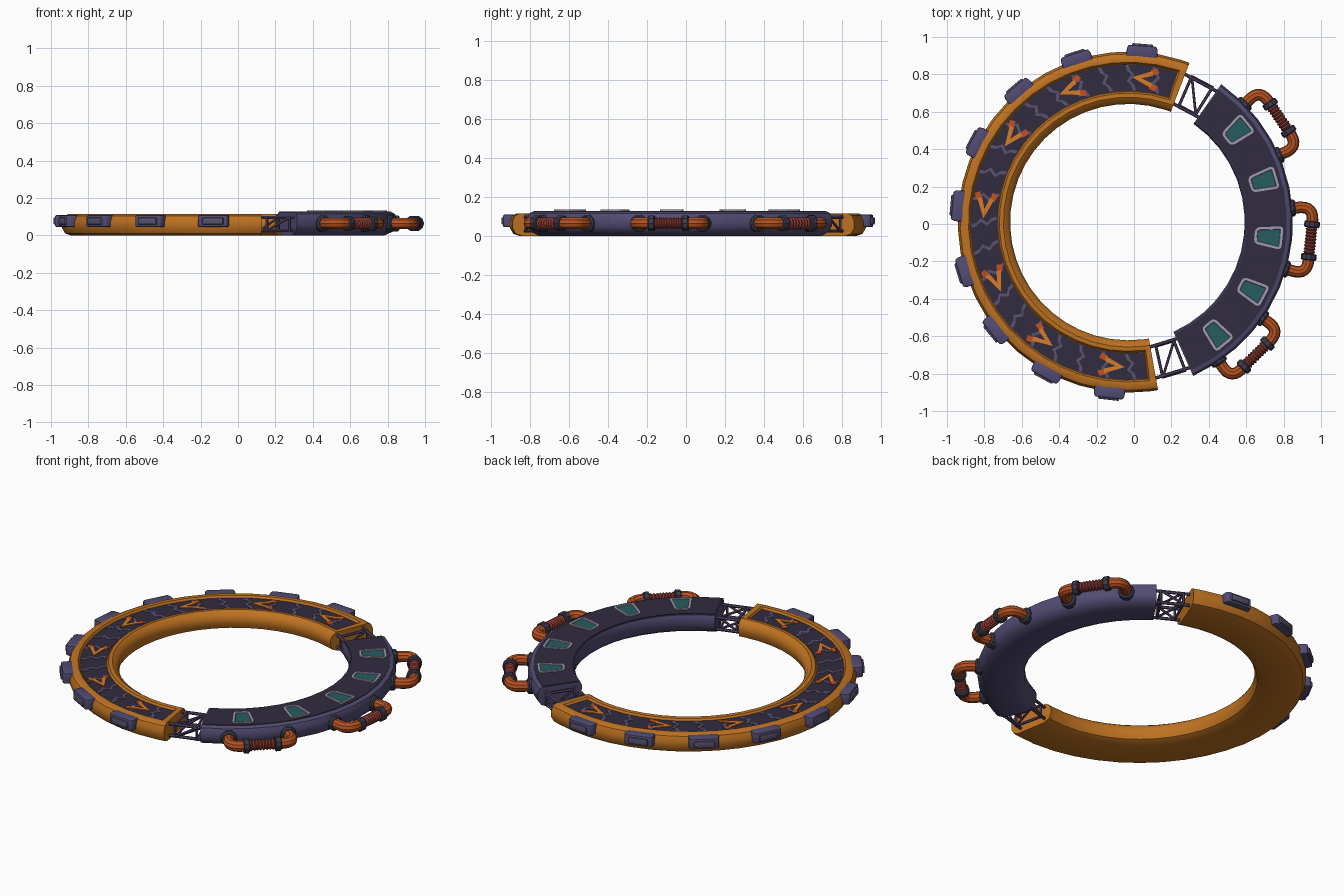
import bpy, bmesh
from math import radians, cos, sin
from mathutils import Matrix, Vector

if "Cube" in bpy.data.objects:
    bpy.data.objects.remove(bpy.data.objects["Cube"])

CO = (-0.03, 0.01, 0)   # centre of the orange arc
CP = (-0.05, 0.01, 0)   # centre of the purple arc


def mat(name, r, g, b):
    m = bpy.data.materials.new(name)
    m.diffuse_color = (r, g, b, 1)
    m.use_nodes = True
    m.node_tree.nodes["Principled BSDF"].inputs["Base Color"].default_value = m.diffuse_color
    return m


ORANGE = mat("orange", .52, .17, .015)
DARK = mat("dark", .032, .025, .05)
PURPLE = mat("purple", .085, .072, .17)
SLATE = mat("slate", .045, .045, .075)
WAVE = mat("wave", .1, .085, .16)
RED = mat("red", .55, .08, .015)
AMBER = mat("amber", .68, .2, .02)
FRAME = mat("frame", .36, .33, .43)
GLASS = mat("glass", .02, .11, .12)
PIPE = mat("pipe", .47, .085, .015)
COIL = mat("coil", .24, .04, .03)
TRUSS = mat("truss", .09, .06, .14)


def place(c, ang, r, z=0):
    # local x points outward, local y runs counter-clockwise
    return (Matrix.Translation(c) @ Matrix.Rotation(radians(ang), 4, 'Z')
            @ Matrix.Translation((r, 0, z)))


def finish(name, bm, *mats, angle=35):
    bmesh.ops.recalc_face_normals(bm, faces=bm.faces)
    me = bpy.data.meshes.new(name)
    bm.to_mesh(me)
    bm.free()
    for m in mats:
        me.materials.append(m)
    me.shade_smooth()
    me.set_sharp_from_angle(angle=radians(angle))
    ob = bpy.data.objects.new(name, me)
    bpy.context.collection.objects.link(ob)
    return ob


def sweep(name, c, rings, m):
    # rings: (angle, [(radius, z), ...]) joined along the arc and capped
    bm = bmesh.new()
    loops = [[bm.verts.new(place(c, a, r, z).translation) for r, z in prof] for a, prof in rings]
    n = len(loops[0])
    for p, q in zip(loops, loops[1:]):
        for i in range(n):
            bm.faces.new((p[i], p[(i + 1) % n], q[(i + 1) % n], q[i]))
    bm.faces.new(loops[0])
    bm.faces.new(loops[-1])
    return finish(name, bm, m)


def arc(a0, a1, n):
    return [a0 + (a1 - a0) * i / n for i in range(n + 1)]


def prism(name, pts, z0, z1, M, m, bevel=0):
    bm = bmesh.new()
    f = bm.faces.new([bm.verts.new((x, y, z0)) for x, y in pts])
    top = bmesh.ops.extrude_face_region(bm, geom=[f])["geom"]
    bmesh.ops.translate(bm, vec=(0, 0, z1 - z0),
                        verts=[v for v in top if isinstance(v, bmesh.types.BMVert)])
    if bevel:
        bmesh.ops.bevel(bm, geom=bm.edges[:], offset=bevel, segments=2, profile=.5, affect='EDGES')
    bm.transform(M)
    return finish(name, bm, m)


def tube(name, pts, rad, M, m, res=3, radii=None):
    cu = bpy.data.curves.new(name, 'CURVE')
    cu.dimensions = '3D'
    cu.bevel_depth, cu.bevel_resolution, cu.use_fill_caps = rad, res, True
    sp = cu.splines.new('POLY')
    sp.points.add(len(pts) - 1)
    for i, p in enumerate(pts):
        sp.points[i].co = (*p, 1)
        sp.points[i].radius = radii[i] if radii else 1
    tmp = bpy.data.objects.new(name + "_path", cu)
    bpy.context.collection.objects.link(tmp)
    bpy.context.view_layer.update()
    me = bpy.data.meshes.new_from_object(tmp.evaluated_get(bpy.context.evaluated_depsgraph_get()))
    bpy.data.objects.remove(tmp)
    bm = bmesh.new()
    bm.from_mesh(me)
    for f in bm.faces:
        f.material_index = 0
    bmesh.ops.remove_doubles(bm, verts=bm.verts, dist=1e-5)
    bm.transform(M)
    return finish(name, bm, m)


# orange arc: rounded tube with a recessed track, closed by a lip at each end
def orange_profile(t):
    return [(.68, 0), (.645, .015), (.632, .045), (.632, .075), (.645, .1), (.668, .115),
            (.69, .113), (.699, t), (.846, t), (.855, .113), (.876, .115), (.9, .103),
            (.912, .075), (.912, .04), (.895, .01), (.865, 0)]


full, cut = orange_profile(.113), orange_profile(.1)
sweep("orange_arc", CO, [(69, full), (71.3, full)] + [(a, cut) for a in arc(71.9, 277.1, 26)]
      + [(277.7, full), (280, full)], ORANGE)
sweep("track", CO, [(a, [(.701, .09), (.701, .103), (.844, .103), (.844, .09)])
                    for a in arc(72, 277, 26)], DARK)

# wavy stripes across the track
path = [(-.068, -.022), (-.038, -.012), (-.018, .012), (.018, -.012), (.038, .012), (.068, .022)]
ribbon = [(x, y - .009) for x, y in path] + [(x, y + .009) for x, y in reversed(path)]
for i in range(20):
    prism("track_wave", ribbon, 0, .003, place(CO, 79 + 10.1 * i, .772, .102), WAVE)

# chevrons pointing counter-clockwise
for i in range(7):
    M = place(CO, 83 + 30 * i, .772, .102)
    prism("chevron_tip", [(0, .075), (.045, -.03), (.02, -.035), (0, .025), (-.02, -.035), (-.045, -.03)],
          0, .006, M, AMBER)
    for s in (-1, 1):
        prism("chevron_tail", [(s * .05, -.02), (s * .062, -.055), (s * .034, -.068), (s * .022, -.03)],
              0, .005, M, RED)

# outer blocks
for i in range(9):
    M = place(CO, 85.4 + 22.28 * i, 0)
    prism("outer_block", [(.88, -.083), (.925, -.083), (.946, -.075), (.946, .075), (.925, .083), (.88, .083)],
          .045, .108, M, PURPLE, .007)
    prism("outer_block_cap", [(.93, -.06), (.956, -.055), (.956, .055), (.93, .06)],
          .058, .095, M, WAVE, .005)

# purple arc and its dark deck
purple = [(.7, 0), (.662, .022), (.645, .055), (.642, .1), (.65, .12), (.662, .124), (.87, .124),
          (.89, .115), (.9, .092), (.9, .05), (.88, .02), (.835, 0)]
sweep("purple_arc", CP, [(a, purple) for a in arc(-66, 55, 14)], PURPLE)
sweep("deck", CP, [(a, [(.654, .115), (.654, .127), (.868, .127), (.868, .115)])
                   for a in arc(-65.6, 54.6, 14)], DARK)

# framed windows
for i in range(5):
    bm = bmesh.new()
    f = bm.faces.new([bm.verts.new((x, y, .12)) for x, y in
                      [(-.072, -.043), (.078, -.064), (.078, .064), (-.072, .043)]])
    bmesh.ops.bevel(bm, geom=bm.verts[:], offset=.022, segments=3, profile=.5, affect='VERTICES')
    ext = bmesh.ops.extrude_face_region(bm, geom=bm.faces[:])["geom"]
    bmesh.ops.translate(bm, vec=(0, 0, .014), verts=[v for v in ext if isinstance(v, bmesh.types.BMVert)])
    top = [g for g in ext if isinstance(g, bmesh.types.BMFace)]
    bmesh.ops.inset_region(bm, faces=top, thickness=.014)
    bmesh.ops.inset_region(bm, faces=top, thickness=.002, depth=-.005)
    top[0].material_index = 1
    bm.transform(place(CP, 39 - 22.4 * i, .77))
    finish("window", bm, FRAME, GLASS)

# ribbed pipes with collars and sockets on the outer side
for ang in (34, -5.7, -45.4):
    M = place(CP, ang, 0, .064)
    ys = arc(-.07, .07, 16)
    tube("pipe_coil", [(.998, y, 0) for y in ys], .032, M, COIL,
         radii=[1 if k % 2 else .78 for k in range(17)])
    for s in (-1, 1):
        d = Vector((cos(radians(10.5)), s * sin(radians(10.5)), 0))
        tube("pipe_socket", [d * .86, d * .908, d * .916], .045, M, SLATE, radii=[1, 1, .8])
        elbow = [d * .89, d * .945]
        e, end = d * .95, Vector((.998, s * .09, 0))
        corner = Vector((1.004, s * .178, 0))
        for k in range(1, 8):
            t = k / 7
            elbow.append(e * (1 - t) ** 2 + corner * 2 * t * (1 - t) + end * t * t)
        tube("pipe_elbow", elbow, .031, M, PIPE)
        tube("pipe_collar", [(.998, s * y, 0) for y in (.07, .075, .1, .105)], .042, M, SLATE,
             radii=[.85, 1, 1, .85])

# box trusses bridging both gaps
I = Matrix.Identity(4)
for a0, a1 in ((71, 53), (-82, -64)):
    def node(t, r, z):
        return place(CO, a0 + (a1 - a0) * t, r, z).translation
    for z in (.025, .095):
        for r in (.68, .85):
            tube("truss_rail", [node(0, r, z), node(1, r, z)], .009, I, TRUSS, 1)
        for t in (.25, .72):
            tube("truss_crossbar", [node(t, .68, z), node(t, .85, z)], .008, I, TRUSS, 1)
        tube("truss_diagonal", [node(.25, .85, z), node(.72, .68, z)], .007, I, TRUSS, 1)
    for r in (.68, .85):
        for t in (.25, .72):
            tube("truss_post", [node(t, r, .025), node(t, r, .095)], .008, I, TRUSS, 1)
        tube("truss_brace", [node(.25, r, .025), node(.72, r, .095)], .007, I, TRUSS, 1)
